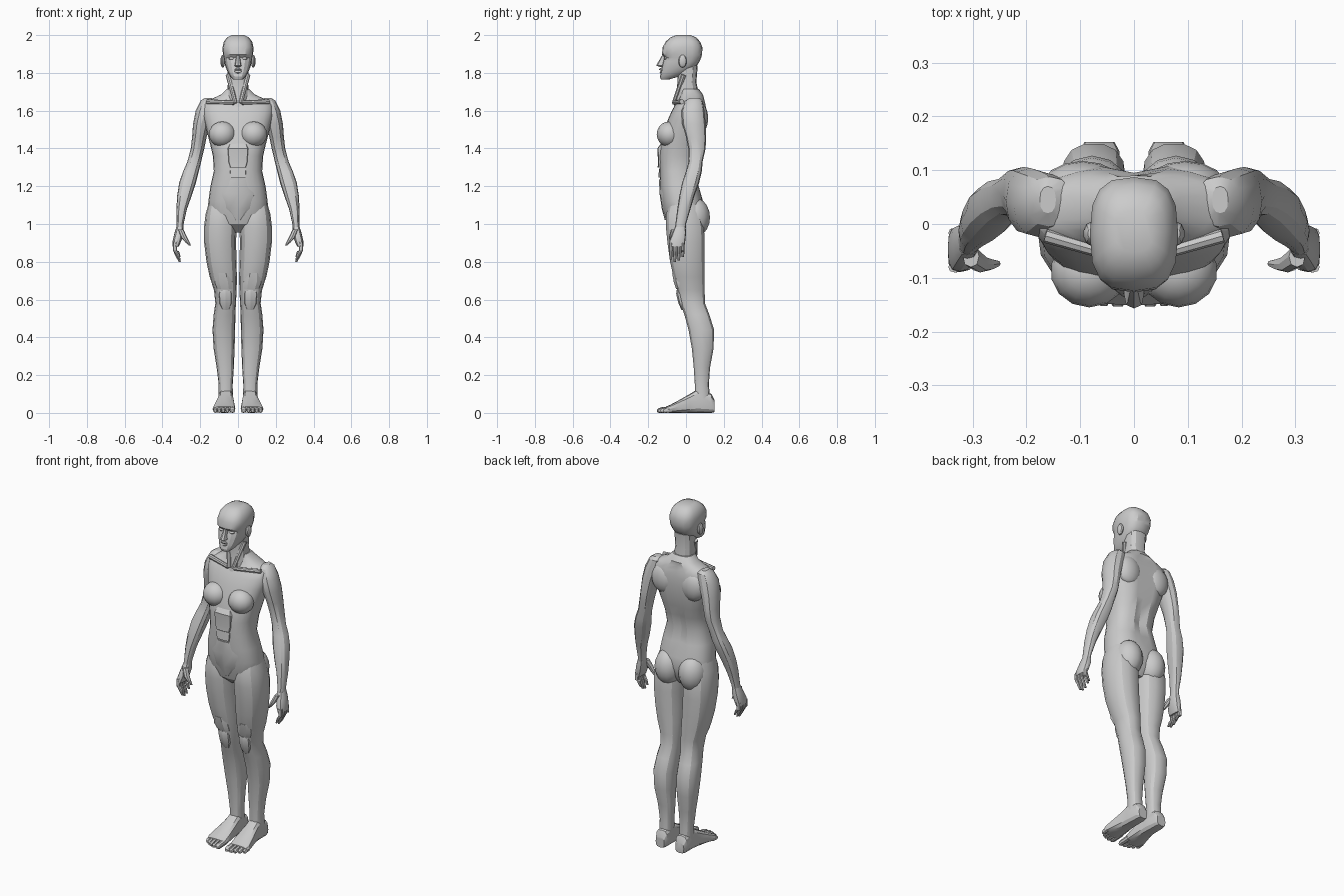
import bpy, bmesh, math
from mathutils import Vector

skin = bpy.data.materials.new("plain grey")
skin.diffuse_color = (0.6, 0.6, 0.6, 1)


def finish(bm, name, mirrored):
    bmesh.ops.recalc_face_normals(bm, faces=bm.faces)
    me = bpy.data.meshes.new(name)
    bm.to_mesh(me)
    bm.free()
    me.materials.append(skin)
    ob = bpy.data.objects.new(name, me)
    bpy.context.collection.objects.link(ob)
    if mirrored:
        mod = ob.modifiers.new("mirror", 'MIRROR')
        mod.use_mirror_merge = False
    return ob


def loft(name, rows, sides=12, power=2.4, mirrored=True, along_y=False, shape=None):
    """Skin rounded sections; each row is position, a0, a1, b0, b1 (section bounds)."""
    bm = bmesh.new()
    rings = []
    for p, a0, a1, b0, b1 in rows:
        ring = []
        for i in range(sides):
            t = 2 * math.pi * i / sides
            c, s = math.cos(t), math.sin(t)
            u = math.copysign(abs(c) ** (2 / power), c) if abs(c) > 1e-6 else 0
            w = math.copysign(abs(s) ** (2 / power), s) if abs(s) > 1e-6 else 0
            a = (a0 + a1) / 2 + u * (a1 - a0) / 2
            b = (b0 + b1) / 2 + w * (b1 - b0) / 2
            co = Vector((a, p, b) if along_y else (a, b, p))
            if shape:
                shape(co)
            ring.append(bm.verts.new(co))
        rings.append(ring)
    for r, q in zip(rings, rings[1:]):
        for i in range(sides):
            j = (i + 1) % sides
            bm.faces.new((r[i], r[j], q[j], q[i]))
    bm.faces.new(rings[0])
    bm.faces.new(rings[-1])
    return finish(bm, name, mirrored)


def centred(name, rows, **kw):
    """Loft symmetric about x = 0; each row is z, half width, y0, y1."""
    return loft(name, [(z, -h, h, y0, y1) for z, h, y0, y1 in rows], mirrored=False, **kw)


def ball(name, at, radii, mirrored=True, u=14, v=10):
    bm = bmesh.new()
    bmesh.ops.create_uvsphere(bm, u_segments=u, v_segments=v, radius=1)
    for vert in bm.verts:
        vert.co = Vector(at) + Vector([c * r for c, r in zip(vert.co, radii)])
    return finish(bm, name, mirrored)


def bar(name, start, end, r0, r1):
    a, b = Vector(start), Vector(end)
    bm = bmesh.new()
    bmesh.ops.create_cone(bm, cap_ends=True, segments=8, radius1=r0, radius2=r1, depth=(b - a).length)
    rot = (b - a).to_track_quat('Z', 'Y')
    for v in bm.verts:
        v.co = rot @ v.co + (a + b) / 2
    return finish(bm, name, True)


# Torso with a spine groove down the back
def spine(co):
    if abs(co.x) < 0.01 and co.y > 0 and 1.15 < co.z < 1.67:
        co.y -= 0.015


centred("torso", [
    (0.955, .04, -.05, .05), (1.0, .12, -.100, .08), (1.06, .160, -.117, .095),
    (1.12, .157, -.128, .09), (1.20, .146, -.138, .07), (1.28, .128, -.138, .055),
    (1.36, .133, -.142, .075), (1.42, .147, -.135, .092), (1.49, .165, -.115, .105),
    (1.55, .180, -.097, .110), (1.60, .190, -.075, .110), (1.635, .185, -.055, .105),
    (1.66, .145, -.038, .098), (1.685, .09, -.030, .09), (1.715, .06, -.03, .068)],
    sides=24, power=2.5, shape=spine)

# Chest, belly planes and back
ball("breast", (.083, -.088, 1.475), (.072, .067, .068))
centred("upper_abdomen", [
    (1.30, .045, -.150, -.09), (1.33, .055, -.148, -.09),
    (1.40, .058, -.152, -.09), (1.43, .045, -.130, -.09)], sides=8, power=5)
centred("middle_abdomen", [(1.245, .043, -.147, -.09), (1.295, .047, -.142, -.09)],
        sides=8, power=6)
centred("lower_abdomen", [
    (1.02, .015, -.112, -.05), (1.08, .075, -.128, -.05),
    (1.16, .095, -.140, -.05), (1.235, .06, -.143, -.05)], sides=12, power=2.8)
ball("shoulder_blade", (.095, .072, 1.56), (.075, .045, .085))
ball("buttock", (.078, .045, 1.035), (.078, .082, .105))

# Neck, tendons and collarbones
centred("neck", [
    (1.62, .055, -.065, .07), (1.69, .058, -.048, .068),
    (1.75, .053, -.046, .055), (1.84, .056, -.045, .062)], sides=12)
bar("neck_tendon", (.014, -.064, 1.64), (.052, -.012, 1.79), .011, .014)
bar("collarbone", (.02, -.064, 1.642), (.165, -.022, 1.648), .011, .013)

# Head with boxy cranium planes and recessed eye line
centred("head", [
    (1.765, .024, -.133, -.09), (1.78, .040, -.138, -.04), (1.805, .055, -.132, .01),
    (1.835, .067, -.128, .055), (1.86, .073, -.122, .072), (1.882, .077, -.114, .081),
    (1.897, .080, -.127, .085), (1.935, .082, -.124, .087), (1.965, .075, -.108, .075),
    (1.988, .058, -.082, .053), (2.0, .034, -.052, .025)], sides=16, power=2.8)
centred("nose", [
    (1.832, .012, -.140, -.10), (1.838, .019, -.157, -.10),
    (1.846, .016, -.154, -.10), (1.893, .009, -.127, -.10)], sides=8, power=2.6)
centred("upper_lip", [(1.812, .024, -.137, -.10), (1.818, .02, -.143, -.10),
                      (1.825, .008, -.138, -.10)], sides=8)
centred("lower_lip", [(1.797, .012, -.134, -.10), (1.803, .02, -.141, -.10),
                      (1.809, .023, -.136, -.10)], sides=8)
ball("eye", (.033, -.103, 1.876), (.017, .014, .009))
ball("ear", (.081, -.018, 1.862), (.013, .022, .034), u=10, v=8)

# Arms
loft("arm", [
    (1.668, .145, .175, .020, .070), (1.652, .115, .198, -.005, .088),
    (1.60, .125, .224, -.025, .098), (1.53, .148, .238, -.020, .104),
    (1.46, .166, .243, .000, .106), (1.40, .178, .250, .012, .104),
    (1.33, .195, .268, .014, .088), (1.28, .207, .290, .000, .084),
    (1.22, .222, .311, -.020, .070), (1.15, .245, .322, -.035, .045),
    (1.08, .270, .326, -.046, .024), (1.00, .288, .325, -.056, .000),
    (0.97, .289, .328, -.060, -.002)], sides=12, power=2.3)

# Hands
loft("palm", [
    (0.985, .289, .326, -.058, -.002), (0.95, .290, .337, -.072, .000),
    (0.91, .300, .346, -.088, -.004), (0.88, .314, .346, -.090, -.008)], sides=12, power=2.8)
loft("thumb", [
    (0.97, .288, .318, -.080, -.040), (0.93, .270, .302, -.090, -.058),
    (0.905, .257, .281, -.086, -.064), (0.885, .248, .260, -.079, -.068)], sides=8)
for i, drop in enumerate((.012, 0, .006, .025)):
    y = -.080 + .021 * i
    loft("finger", [
        (0.90, .320, .345, y - .010, y + .010), (0.86, .323, .344, y - .010, y + .010),
        (0.83 + drop, .312, .331, y - .009, y + .009),
        (0.80 + drop, .303, .314, y - .006, y + .006)], sides=8)

# Legs
loft("leg", [
    (1.11, .040, .155, -.090, .060), (1.05, .012, .172, -.108, .085),
    (0.98, .008, .180, -.108, .098), (0.90, .010, .179, -.100, .100),
    (0.80, .008, .167, -.086, .100), (0.72, .006, .150, -.068, .100),
    (0.65, .007, .127, -.048, .100), (0.58, .011, .120, -.030, .102),
    (0.52, .014, .129, -.010, .125), (0.44, .015, .135, .012, .150),
    (0.34, .018, .129, .030, .147), (0.24, .022, .113, .040, .128),
    (0.15, .028, .102, .046, .122), (0.05, .027, .102, .045, .130)], sides=14, power=2.5)
loft("knee_cap", [
    (0.545, .045, .085, -.024, .03), (0.58, .030, .102, -.040, .03),
    (0.63, .028, .106, -.052, .03), (0.65, .035, .10, -.050, .03)], sides=8, power=3)
loft("thigh_band", [
    (0.655, .022, .116, -.053, .03), (0.69, .022, .130, -.066, .03),
    (0.74, .040, .125, -.075, .03)], sides=10, power=2.8)

# Feet
loft("foot", [
    (.152, .036, .092, .004, .065), (.135, .027, .101, 0, .10), (.06, .025, .104, 0, .125),
    (.02, .021, .110, 0, .100), (-.04, .016, .125, 0, .066), (-.085, .014, .135, 0, .042),
    (-.105, .018, .128, .002, .034)], sides=12, power=3, along_y=True)
for i in range(5):
    x = (.030, .056, .078, .099, .120)[i]
    r = .015 if i == 0 else .0105
    tip = (-.153, -.152, -.145, -.134, -.118)[i]
    loft("toe", [
        (-.075, x - r, x + r, .002, .036), (tip + .025, x - r, x + r, .001, .030),
        (tip + .008, x - r, x + r, 0, .025), (tip, x - r * .6, x + r * .6, .004, .017)],
        sides=8, along_y=True)

# Smooth planes with crisp edges
for ob in bpy.data.objects:
    ob.select_set(True)
    bpy.context.view_layer.objects.active = ob
bpy.ops.object.shade_smooth_by_angle(angle=math.radians(28))
